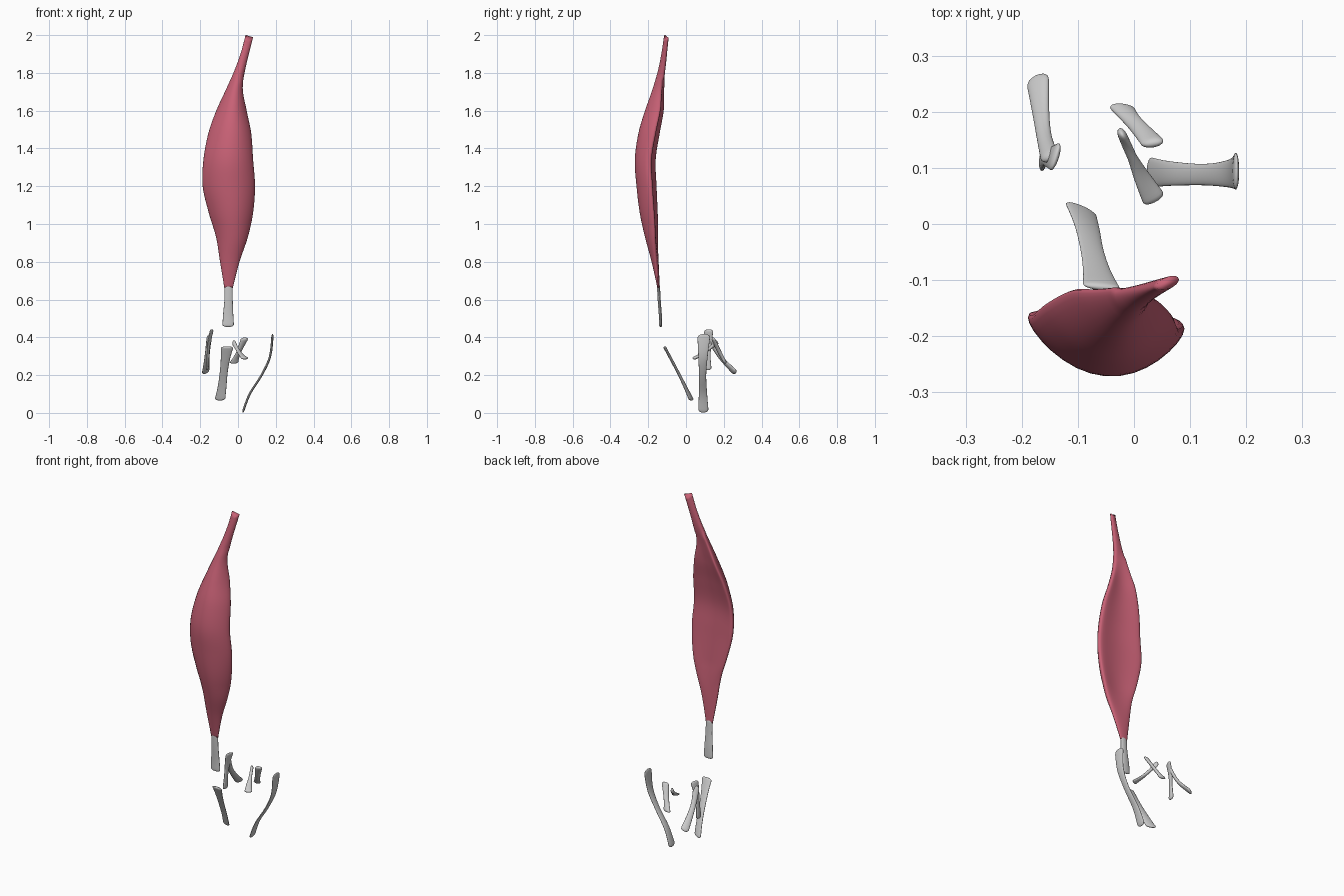
import bpy, bmesh
from math import sin, cos, pi, sqrt
from mathutils import Vector

if "Cube" in bpy.data.objects:
    bpy.data.objects.remove(bpy.data.objects["Cube"])

SIDES = 24


def spline(rows, t):
    """Smooth interpolation through rows of numbers, t in 0..1."""
    n = len(rows) - 1
    i = min(int(t * n), n - 1)
    u = t * n - i
    a, b, c, d = (rows[max(i - 1, 0)], rows[i], rows[i + 1], rows[min(i + 2, n)])
    return [0.5 * (2 * q + (r - p) * u + (2 * p - 5 * q + 4 * r - s) * u ** 2
                   + (3 * q - p - 3 * r + s) * u ** 3) for p, q, r, s in zip(a, b, c, d)]


def skin(name, rings, color=None):
    """Join closed rings of points into one smooth capped surface."""
    bm = bmesh.new()
    loops = [[bm.verts.new(p) for p in ring] for ring in rings]
    for lo, hi in zip(loops, loops[1:]):
        for k in range(len(lo)):
            j = (k + 1) % len(lo)
            bm.faces.new((lo[k], lo[j], hi[j], hi[k]))
    bm.faces.new(loops[0][::-1])
    bm.faces.new(loops[-1])
    bmesh.ops.recalc_face_normals(bm, faces=bm.faces)
    for f in bm.faces:
        f.smooth = True
    me = bpy.data.meshes.new(name)
    bm.to_mesh(me)
    bm.free()
    ob = bpy.data.objects.new(name, me)
    bpy.context.collection.objects.link(ob)
    if color:
        mat = bpy.data.materials.new(name + "_color")
        mat.diffuse_color = color
        mat.use_nodes = True
        mat.node_tree.nodes["Principled BSDF"].inputs["Base Color"].default_value = mat.diffuse_color
        me.materials.append(mat)
    return ob


def band(name, stations, thick, cap=0.09):
    """Flat fibrous strip; station = centre xyz, half-width vector xyz."""
    ends = [cap * (1 - cos(pi / 2 * k / 6)) for k in range(7)]
    ends[0] = cap * 0.006
    ts = ends + [cap + (1 - 2 * cap) * k / 14 for k in range(1, 14)]
    ts += [1 - e for e in reversed(ends)]
    rings = []
    for t in ts:
        r = spline(stations, t)
        c, w = Vector(r[:3]), Vector(r[3:])
        tan = Vector(spline(stations, min(t + .01, 1))[:3]) - Vector(spline(stations, max(t - .01, 0))[:3])
        n = tan.cross(w).normalized() * thick
        e = min(t, 1 - t)
        s = sqrt(1 - (1 - e / cap) ** 2) if e < cap else 1
        if t < 0.002 or t > 0.998:
            s = 0.05
        rings.append([c + s * (w * cos(a) + n * sin(a))
                      for a in (2 * pi * k / SIDES for k in range(SIDES))])
    return skin(name, rings)


# Muscle belly: z, left x, right x, front y, back y
belly = [
    (0.66, -.072, -.028, -.151, -.139),
    (0.80, -.095, .008, -.182, -.143),
    (0.93, -.116, .052, -.217, -.148),
    (1.06, -.155, .080, -.245, -.153),
    (1.20, -.187, .090, -.262, -.160),
    (1.34, -.183, .080, -.271, -.165),
    (1.48, -.157, .070, -.252, -.143),
    (1.60, -.115, .046, -.217, -.121),
    (1.72, -.060, .025, -.175, -.114),
    (1.84, -.008, .043, -.142, -.105),
    (1.985, .040, .080, -.116, -.094),
]
rings = []
for i in range(61):
    t = i / 60
    z, x0, x1, f, b = spline(belly, t)
    cx, hw, d = (x0 + x1) / 2, (x1 - x0) / 2, b - f
    k = min(1, t * 4, max(0, (0.97 - t) * 4))       # crescent only in the belly
    th, bow = d * (0.5 - 0.1 * k), d * 0.45 * k
    tilt = -0.012 * sin(pi * t) if t < .85 else 0.006 * (t - .85) / .15
    fray = max(0, (t - 0.95) / 0.05)
    ring = []
    for j in range(32):
        a = 2 * pi * j / 32
        u = cos(a)
        y = f + bow + th - bow * (1 - u * u) + th * sin(a) + tilt * u
        ring.append((cx + hw * u, y, z + fray * (-.008 * u + .022 * abs(u + .1) - .012)))
    rings.append(ring)
skin("muscle_belly", rings, (0.58, 0.12, 0.18, 1))

# Tendon below the muscle
band("tendon", [(-.052, -.134, .455, .031, 0, 0), (-.052, -.136, .52, .027, 0, 0),
                (-.050, -.142, .60, .022, 0, 0), (-.050, -.146, .68, .021, 0, 0)], .008, .1)

# Front ligament continuing the line of the tendon
band("front_ligament", [(-.096, .030, .066, .028, -.012, 0), (-.084, -.005, .14, .023, -.007, 0),
                        (-.075, -.045, .22, .021, -.003, 0), (-.066, -.082, .29, .025, -.003, 0),
                        (-.057, -.115, .352, .034, -.003, 0)], .007, .06)

# Long side ligament
band("long_side_ligament", [(.025, .092, .002, 0, .028, 0), (.062, .09, .10, 0, .022, 0),
                            (.125, .088, .20, 0, .019, 0), (.170, .090, .30, 0, .025, 0),
                            (.183, .095, .418, 0, .035, 0)], .006, .07)

# Short side ligament and the oblique ligament sharing its upper end
band("short_side_ligament", [(-.138, .120, .442, .008, .026, 0), (-.153, .119, .37, .004, .017, 0),
                             (-.159, .116, .30, .002, .014, 0), (-.163, .114, .226, .002, .022, 0)], .007, .1)
band("oblique_ligament", [(-.150, .116, .415, .014, .010, .006), (-.160, .155, .335, .012, .006, .006),
                          (-.166, .200, .275, .014, .006, .007), (-.172, .264, .210, .020, .009, .009)], .009, .1)

# Crossing pair in the centre
band("rear_cross_ligament", [(-.024, .210, .262, .024, -.003, 0), (.003, .178, .320, .012, .008, 0),
                             (.037, .141, .398, .021, .004, 0)], .009, .12)
band("front_cross_ligament", [(.038, .040, .287, .019, .010, 0), (.008, .095, .318, .010, .008, 0),
                              (-.025, .168, .376, .003, -.008, .016)], .008, .12)
